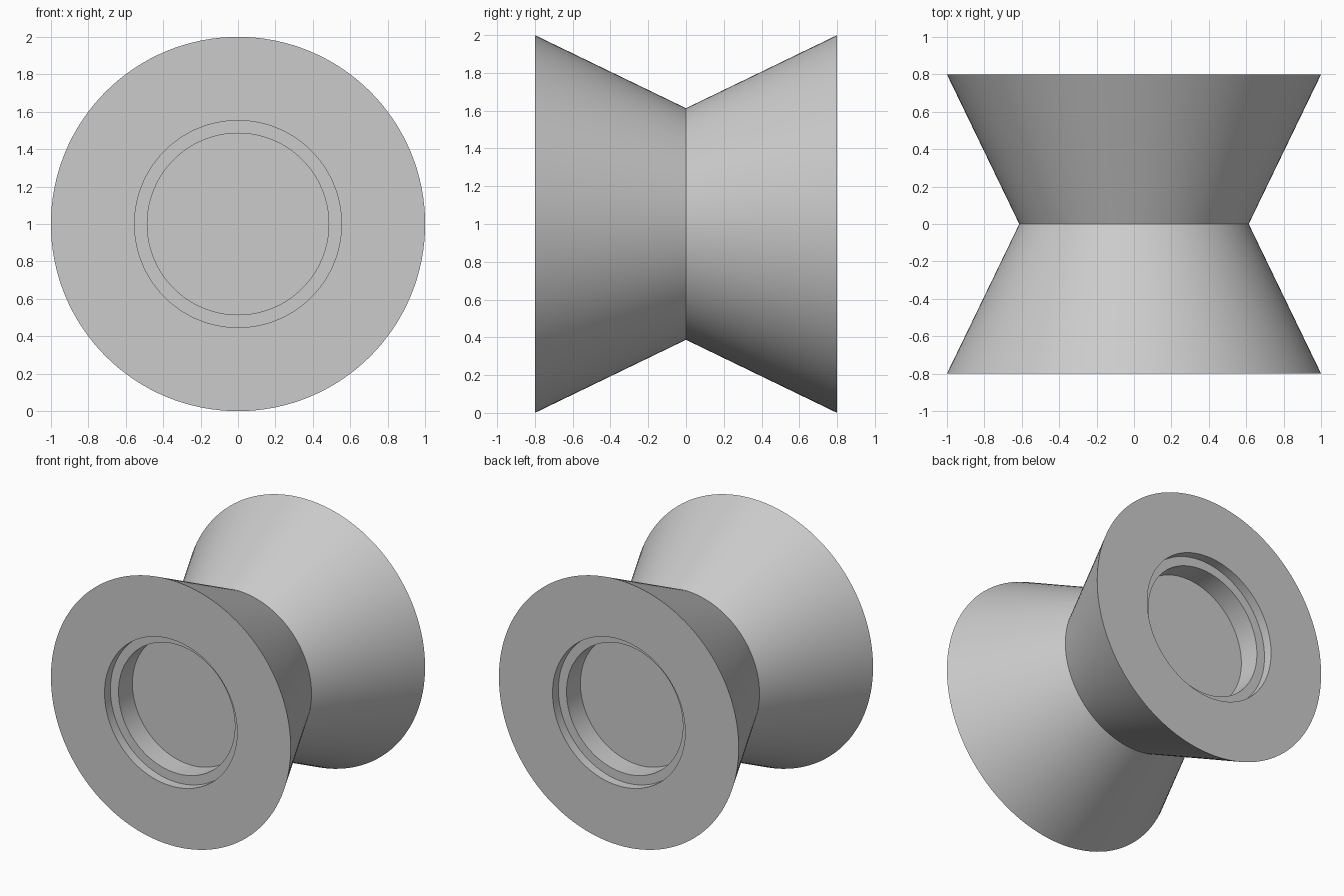
import bpy
import bmesh
from math import cos, sin, tau, radians

if "Cube" in bpy.data.objects:
    bpy.data.objects.remove(bpy.data.objects["Cube"])

SEGMENTS = 128
HALF_WIDTH = 0.8
RIM, WAIST = 1.0, 0.613
SEAT, BORE = 0.553, 0.485
SEAT_DEPTH, BORE_DEPTH = 0.07, 0.235

# Plain grey for the whole roller
grey = bpy.data.materials.new("light_grey")
grey.use_nodes = True
colour = (0.6, 0.6, 0.6, 1.0)
grey.diffuse_color = colour
grey.node_tree.nodes["Principled BSDF"].inputs["Base Color"].default_value = colour

# Half profile as (radius, y): front recess floor, step, face, cone, waist
half = [
    (BORE, BORE_DEPTH - HALF_WIDTH),
    (BORE, SEAT_DEPTH - HALF_WIDTH),
    (SEAT, SEAT_DEPTH - HALF_WIDTH),
    (SEAT, -HALF_WIDTH),
    (RIM, -HALF_WIDTH),
]
profile = half + [(WAIST, 0.0)] + [(r, -y) for r, y in reversed(half)]

# Revolve the mirrored profile around the y axis
bm = bmesh.new()
rings = []
for radius, y in profile:
    rings.append([bm.verts.new((radius * cos(tau * i / SEGMENTS), y,
                                1 + radius * sin(tau * i / SEGMENTS)))
                  for i in range(SEGMENTS)])
for a, b in zip(rings, rings[1:]):
    for i in range(SEGMENTS):
        j = (i + 1) % SEGMENTS
        bm.faces.new((a[i], a[j], b[j], b[i]))

# Flat floors of the two recesses
bm.faces.new(rings[0])
bm.faces.new(rings[-1])
bmesh.ops.recalc_face_normals(bm, faces=bm.faces)

mesh = bpy.data.meshes.new("grooved_roller")
bm.to_mesh(mesh)
bm.free()
mesh.materials.append(grey)
roller = bpy.data.objects.new("grooved_roller", mesh)
bpy.context.collection.objects.link(roller)

# Smooth cones with crisp edges
bpy.ops.object.select_all(action="DESELECT")
roller.select_set(True)
bpy.context.view_layer.objects.active = roller
bpy.ops.object.shade_smooth_by_angle(angle=radians(30))
